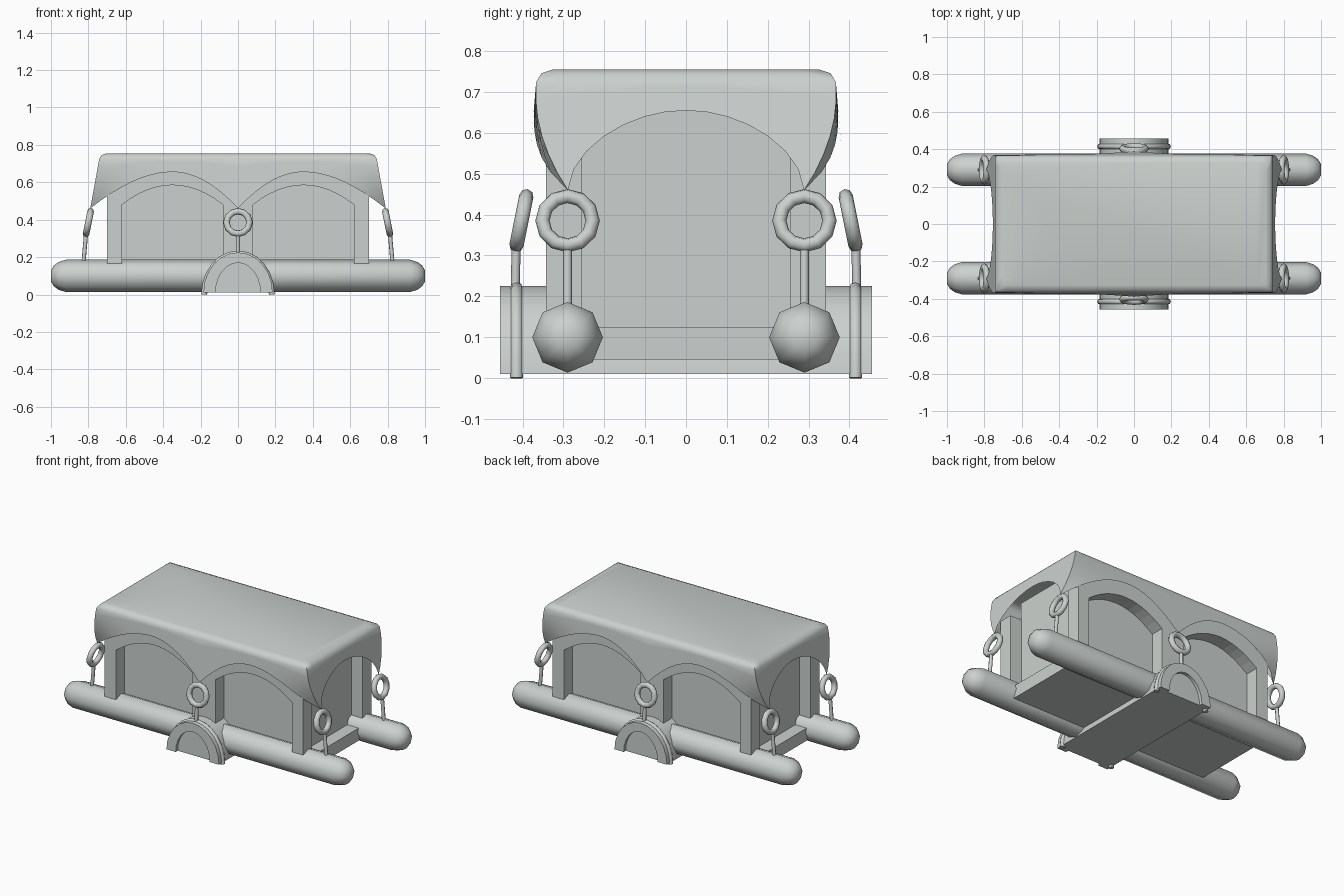
import bpy, bmesh, math
from mathutils import Vector

cube = bpy.data.objects.get("Cube")
if cube:
    bpy.data.objects.remove(cube, do_unlink=True)

COLOR = (0.60, 0.64, 0.62, 1)
grey = bpy.data.materials.new("pale grey")
grey.use_nodes = True
grey.diffuse_color = COLOR
grey.node_tree.nodes["Principled BSDF"].inputs["Base Color"].default_value = COLOR


def finish(bm, name, smooth=None):
    bmesh.ops.recalc_face_normals(bm, faces=bm.faces)
    mesh = bpy.data.meshes.new(name)
    bm.to_mesh(mesh)
    bm.free()
    obj = bpy.data.objects.new(name, mesh)
    bpy.context.collection.objects.link(obj)
    mesh.materials.append(grey)
    if smooth:
        shade(obj, smooth)
    return obj


def shade(obj, angle):
    bpy.ops.object.select_all(action='DESELECT')
    obj.select_set(True)
    bpy.context.view_layer.objects.active = obj
    bpy.ops.object.shade_smooth_by_angle(angle=math.radians(angle))


def box(name, lo, hi):
    bm = bmesh.new()
    bmesh.ops.create_cube(bm, size=1)
    lo, hi = Vector(lo), Vector(hi)
    for v in bm.verts:
        v.co = (lo + hi) / 2 + v.co * (hi - lo)
    return finish(bm, name)


def loft(name, rings, caps, smooth):
    """Join closed rings of points; caps lists the rings to fill."""
    bm = bmesh.new()
    rows = [[bm.verts.new(p) for p in ring] for ring in rings]
    n = len(rows[0])
    for a, b in zip(rows, rows[1:]):
        for i in range(n):
            j = (i + 1) % n
            bm.faces.new((a[i], a[j], b[j], b[i]))
    for c in caps:
        bm.faces.new(rows[c])
    return finish(bm, name, smooth)


def prism(name, outline, y0, y1, smooth=None):
    """Extrude an x-z outline along y."""
    rings = [[(x, y, z) for x, z in outline] for y in (y0, y1)]
    return loft(name, rings, (0, 1), smooth)


def tube(name, points, radius):
    curve = bpy.data.curves.new(name, 'CURVE')
    curve.dimensions = '3D'
    curve.bevel_depth = radius
    curve.bevel_resolution = 2
    curve.use_fill_caps = True
    line = curve.splines.new('POLY')
    line.points.add(len(points) - 1)
    for p, co in zip(line.points, points):
        p.co = (*co, 1)
    curve.materials.append(grey)
    obj = bpy.data.objects.new(name, curve)
    bpy.context.collection.objects.link(obj)
    return obj


def arch(rx, height, base, steps=12):
    return [(rx * math.cos(math.pi * i / steps),
             base + height * math.sin(math.pi * i / steps)) for i in range(steps + 1)]


# Cloth canopy: rounded top, walls falling to scalloped hems
EDGE_Z, HEM_Z, RISE = 0.725, 0.46, 0.195


def hem(u, v):
    if abs(v) == 1:
        d = abs(u) * 0.79 - 0.365
        s = d / (0.425 if d > 0 else 0.365)
    else:
        s = v
    return HEM_Z + RISE * (1 - s * s)


def cloth(u, v, z):
    t = (EDGE_Z - z) / (EDGE_Z - HEM_Z)
    return (u * (0.742 + 0.048 * t),
            v * (0.367 + 0.022 * t - 0.1 * t * t * u ** 4), z)


long_steps, short_steps = 32, 14
border = [(-1 + 2 * i / long_steps, -1) for i in range(long_steps)]
border += [(1, -1 + 2 * i / short_steps) for i in range(short_steps)]
border += [(-u, -v) for u, v in border]
rings = [[(u * (0.742 - a), v * (0.367 - a), z) for u, v in border]
         for a, z in ((0.04, 0.755), (0.013, 0.746))]
for k in range(7):
    rings.append([cloth(u, v, EDGE_Z + (hem(u, v) - EDGE_Z) * k / 6) for u, v in border])
loft("canopy", rings, (0,), 50)

# Cabin core and floor
box("cabin_walls", (-0.62, -0.257, 0.1), (0.62, 0.257, 0.71))
box("floor", (-0.7, -0.257, 0.045), (0.7, 0.257, 0.125))

for side, word in ((-1, "front"), (1, "back")):
    # Posts and arched headers along each long side
    y0, y1 = sorted((side * 0.255, side * 0.343))
    for x0, x1, label in ((-0.7, -0.62, "right"), (-0.08, 0.08, "middle"), (0.62, 0.7, "left")):
        box(f"{word}_{label}_post", (x0, y0, 0.165), (x1, y1, 0.6 if label != "middle" else 0.68))
    for sx, label in ((-1, "right"), (1, "left")):
        curve = [(sx * (0.35 + 0.27 * s / 6), 0.48 + 0.105 * (1 - (s / 6) ** 2))
                 for s in range(-6, 7)]
        outline = curve + [(sx * 0.62, 0.6), (sx * 0.55, 0.68), (sx * 0.08, 0.68)]
        prism(f"{word}_{label}_header", outline, y0, y1)

    # Pontoon with rounded ends
    profile = [(1.0, 0.03), (0.985, 0.055), (0.96, 0.074), (0.92, 0.0865)]
    profile += [(-x, r) for x, r in reversed(profile)]
    rings = [[(x, side * 0.29 + r * math.cos(i * math.pi / 4),
               0.0995 + r * math.sin(i * math.pi / 4)) for i in range(8)] for x, r in profile]
    loft(f"{word}_pontoon", rings, (0, -1), 50)

    # Hub mouth: arched lip and rounded rim band
    lip = arch(0.185, 0.215, 0.01) + arch(0.12, 0.16, 0.01)[::-1]
    prism(f"{word}_hub_lip", lip, side * 0.435, side * 0.456, 35)
    tube(f"{word}_hub_rim", [(x, side * 0.415, z) for x, z in arch(0.181, 0.219, 0.0)], 0.016)

# Half-round hub running across beneath the cabin
prism("cross_hub", arch(0.185, 0.215, 0.01), -0.436, 0.436, 35)


# Hanging rings with their tie rods
def hanger(name, location, outward, foot):
    normal = Vector((outward[0], outward[1], 0.2))
    bpy.ops.mesh.primitive_torus_add(
        major_segments=12, minor_segments=8, major_radius=0.0615, minor_radius=0.0175,
        location=location)
    ring = bpy.context.object
    ring.name = name + "_ring"
    ring.rotation_mode = 'QUATERNION'
    ring.rotation_quaternion = normal.to_track_quat('Z', 'Y')
    ring.data.materials.append(grey)
    shade(ring, 60)
    start = Vector(location) + Vector((outward[0] * 0.013, outward[1] * 0.013, -0.065))
    tube(name + "_rod", [start, foot], 0.011)


for side, word in ((-1, "front"), (1, "back")):
    hanger(f"{word}_middle", (0, side * 0.403, 0.385), (0, side), (0, side * 0.418, 0.225))
    for sx, label in ((-1, "right"), (1, "left")):
        hanger(f"{word}_{label}", (sx * 0.8, side * 0.29, 0.385), (sx, 0),
               (sx * 0.826, side * 0.29, 0.17))
